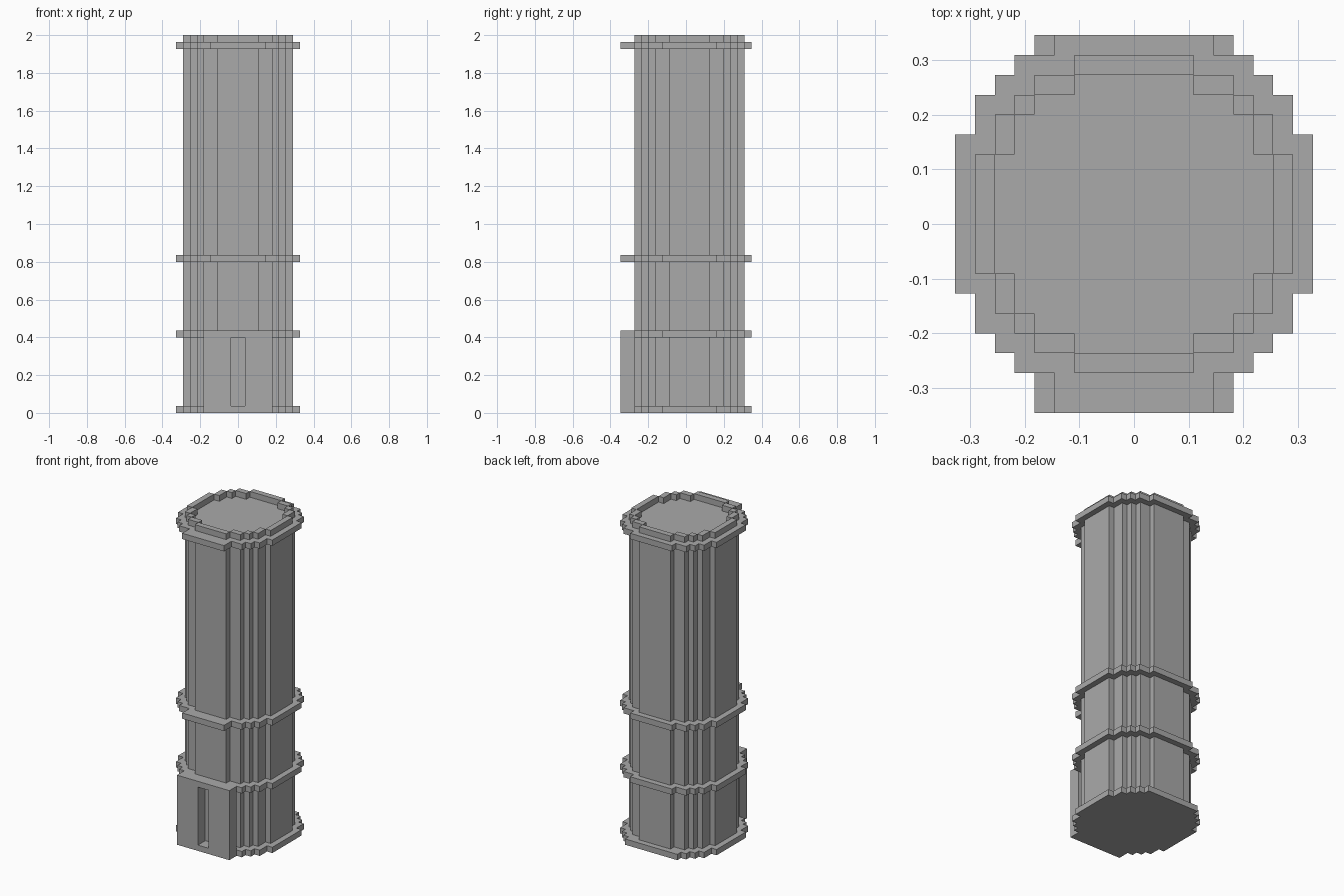
import bpy
import bmesh

cube = bpy.data.objects.get("Cube")
if cube:
    bpy.data.objects.remove(cube, do_unlink=True)

U = 2 / 55      # edge of one block
CY = 0.5        # round tower centre, in blocks

stone = bpy.data.materials.new("grey_stone")
stone.use_nodes = True
GREY = (0.4, 0.4, 0.4, 1)
stone.diffuse_color = GREY
stone.node_tree.nodes["Principled BSDF"].inputs["Base Color"].default_value = GREY


def finish(name, bm):
    bmesh.ops.recalc_face_normals(bm, faces=bm.faces)
    mesh = bpy.data.meshes.new(name)
    bm.to_mesh(mesh)
    bm.free()
    mesh.materials.append(stone)
    obj = bpy.data.objects.new(name, mesh)
    bpy.context.collection.objects.link(obj)
    return obj


def prism(bm, outline, z0, z1):
    """Extrude an outline given in blocks from z0 to z1."""
    face = bm.faces.new([bm.verts.new((x * U, y * U, z0 * U)) for x, y in outline])
    out = bmesh.ops.extrude_face_region(bm, geom=[face])
    top = [v for v in out["geom"] if isinstance(v, bmesh.types.BMVert)]
    bmesh.ops.translate(bm, verts=top, vec=(0, 0, (z1 - z0) * U))


def rect(x0, x1, y0, y1):
    return [(x0, y0), (x1, y0), (x1, y1), (x0, y1)]


def staircase(steps):
    pts = []
    for i, (w, h) in enumerate(steps):
        if i:
            pts.append((steps[i - 1][0], h))
        pts.append((w, h))
    return pts


def stepped(back, front):
    """Closed stepped circle, mirrored left to right."""
    right = staircase(back) + [(x, -y) for x, y in reversed(staircase(front))]
    right = [(x, y + CY) for x, y in right]
    return right + [(-x, y) for x, y in reversed(right)]


def solid(name, outline, z0, z1):
    bm = bmesh.new()
    prism(bm, outline, z0, z1)
    return finish(name, bm)


# Tower shaft
shaft = [(3, 8), (5, 7), (6, 6), (7, 5), (8, 3)]
solid("tower_shaft", stepped(shaft, shaft), 0.5, 53.5)

# Projecting bands; the lower two meet the porch at the front
rim = [(6, 8), (7, 7), (8, 6), (9, 4)]
solid("base_band", stepped([(5, 9)] + rim, rim), 0, 1)
solid("porch_band", stepped([(4, 9)] + rim, rim), 11, 12)
for name, z in (("middle_band", 22), ("top_band", 53)):
    solid(name, stepped([(4, 9)] + rim, [(4, 10)] + rim), z, z + 1)

# Parapet one block thick around the roof
bm = bmesh.new()
for s in (1, -1):
    prism(bm, rect(-3, 3, CY + s * 7, CY + s * 8), 54, 55)
    prism(bm, rect(s * 7, s * 8, CY - 3, CY + 3), 54, 55)
    for t in (1, -1):
        for x0, x1, y0, y1 in ((3, 5, 6, 7), (5, 6, 5, 6), (6, 7, 3, 5)):
            prism(bm, rect(s * x0, s * x1, CY + t * y0, CY + t * y1), 54, 55)
finish("parapet", bm)

# Porch with a narrow doorway running back to the shaft
arch = [(-5, 0), (5, 0), (5, 12), (-5, 12)]
bm = bmesh.new()
FRONT, BACK = -9.5, -7.5
prism(bm, rect(-5, -1, FRONT, BACK), 0, 12)
prism(bm, rect(1, 5, FRONT, BACK), 0, 12)
prism(bm, rect(-1, 1, FRONT, BACK), 0, 1)
prism(bm, rect(-1, 1, FRONT, BACK), 11, 12)
finish("porch", bm)
